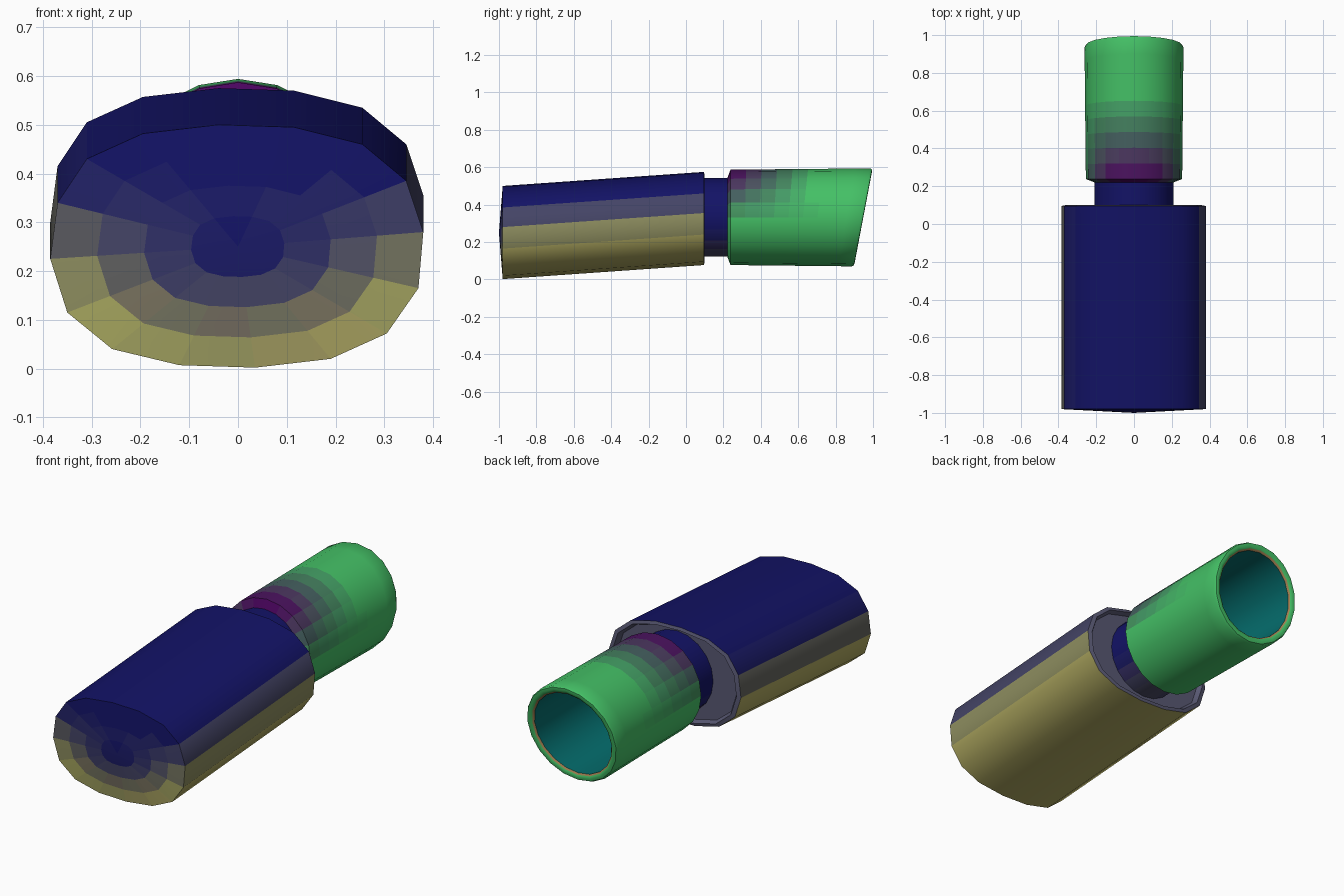
import bpy, math
from mathutils import Vector

if "Cube" in bpy.data.objects:
    bpy.data.objects.remove(bpy.data.objects["Cube"])

NAVY, OLIVE = Vector((.09, .09, .40)), Vector((.67, .66, .37))
GREEN, PURPLE = Vector((.27, .74, .39)), Vector((.30, .04, .38))
TEAL, TAN, GREY = Vector((.06, .42, .42)), Vector((.62, .50, .33)), Vector((.36, .36, .45))


def clamp(t):
    return max(0.0, min(1.0, t))


def material(c):
    # One shared material per rounded colour (display colour to linear)
    c = [round(v * 40) / 40 for v in c]
    name = "paint_%03d_%03d_%03d" % tuple(int(v * 1000) for v in c)
    m = bpy.data.materials.get(name)
    if not m:
        m = bpy.data.materials.new(name)
        m.diffuse_color = [v ** 2.2 for v in c] + [1]
        m.use_nodes = True
        m.node_tree.nodes["Principled BSDF"].inputs["Base Color"].default_value = m.diffuse_color
    return m


def loft(name, rings, colour, cap_start=None, cap_end=None):
    # Skin between rings running along +y; optional fan caps to a point
    n = len(rings[0])
    verts = [p for r in rings for p in r]
    faces, bands = [], []
    for k in range(len(rings) - 1):
        for i in range(n):
            j = (i + 1) % n
            faces.append((k * n + i, k * n + j, (k + 1) * n + j, (k + 1) * n + i))
            bands.append(k)
    for tip, base, flip in ((cap_start, 0, True), (cap_end, len(rings) - 1, False)):
        if tip:
            verts.append(tip)
            for i in range(n):
                a, b = base * n + i, base * n + (i + 1) % n
                faces.append((b, a, len(verts) - 1) if flip else (a, b, len(verts) - 1))
                bands.append(-1 if flip else base)
    me = bpy.data.meshes.new(name)
    me.from_pydata(verts, [], faces)
    ob = bpy.data.objects.new(name, me)
    bpy.context.collection.objects.link(ob)
    slots = []
    for p, k in zip(me.polygons, bands):
        m = material(colour(p.center, k))
        if m not in slots:
            slots.append(m)
            me.materials.append(m)
        p.material_index = slots.index(m)
    bpy.context.view_layer.objects.active = ob
    ob.select_set(True)
    bpy.ops.object.shade_smooth_by_angle(angle=math.radians(35))
    ob.select_set(False)
    return ob


# Muffler body: slightly twisted oval section, rising towards the back
section = [(.38, .28), (.345, .385), (.255, .46), (.115, .495), (-.04, .50), (-.195, .482),
           (-.31, .43), (-.37, .34), (-.385, .225), (-.35, .115), (-.258, .04), (-.12, .007),
           (.035, .002), (.19, .02), (.305, .072), (.37, .165)]
section.reverse()   # winding for outward normals


def oval(y, s, lift):
    return [(x * s, y, .25 + (z - .25) * s + lift) for x, z in section]


def body_colour(c, k):
    if k >= 4:
        return GREY
    z = c.z - (c.y + .98) * .07
    t = clamp((.40 - z) / .22)
    if k < 3:   # front cap fades to navy in the middle
        r = math.hypot(c.x / .385, (z - .25) / .25)
        t = clamp((.40 - z) / .25) * clamp((r - .1) / .85)
    return NAVY.lerp(OLIVE, t)


loft("muffler_body",
     [oval(-.995, .25, 0), oval(-.99, .5, 0), oval(-.985, .75, 0), oval(-.98, 1, 0),
      oval(.095, 1, .075), oval(.10, .94, .075), oval(.075, .90, .075)],
     body_colour, (0, -1, .25), (0, .075, .325))

# Round exhaust parts
N, CZ = 20, .332


def circle(y, r, slant=0.0):
    pts = []
    for i in range(N):
        a = -2 * math.pi * i / N
        s, c = math.sin(a), math.cos(a)
        pts.append((r * s, y + slant * r * c, CZ + r * c))
    return pts


loft("connecting_neck", [circle(.06, .21), circle(.15, .21), circle(.24, .21)],
     lambda c, k: NAVY.lerp(OLIVE, .5 * clamp((.27 - c.z) / .2)))


# Tip: flared start, slanted open end with rolled lip and hollow bore
def tip_colour(c, k):
    if k >= 14:
        return TEAL
    if k == 13:
        return TAN
    up = clamp((c.z - .30) / .26)
    along = clamp((.68 - c.y) / .44)
    return GREEN.lerp(PURPLE, up * along)


SL = .19
outer = [circle(.22, .208), circle(.238, .255)]
for i in range(1, 10):
    t = i / 9
    outer.append(circle(.238 + .697 * t, .255 + .007 * t, SL * t))
lip = [circle(.946, .256, SL), circle(.948, .243, SL), circle(.943, .230, SL),
       circle(.935, .222, SL)]
bore = [circle(.60, .220), circle(.26, .215)]
loft("exhaust_tip", outer + lip + bore, tip_colour, None, (0, .26, CZ))
